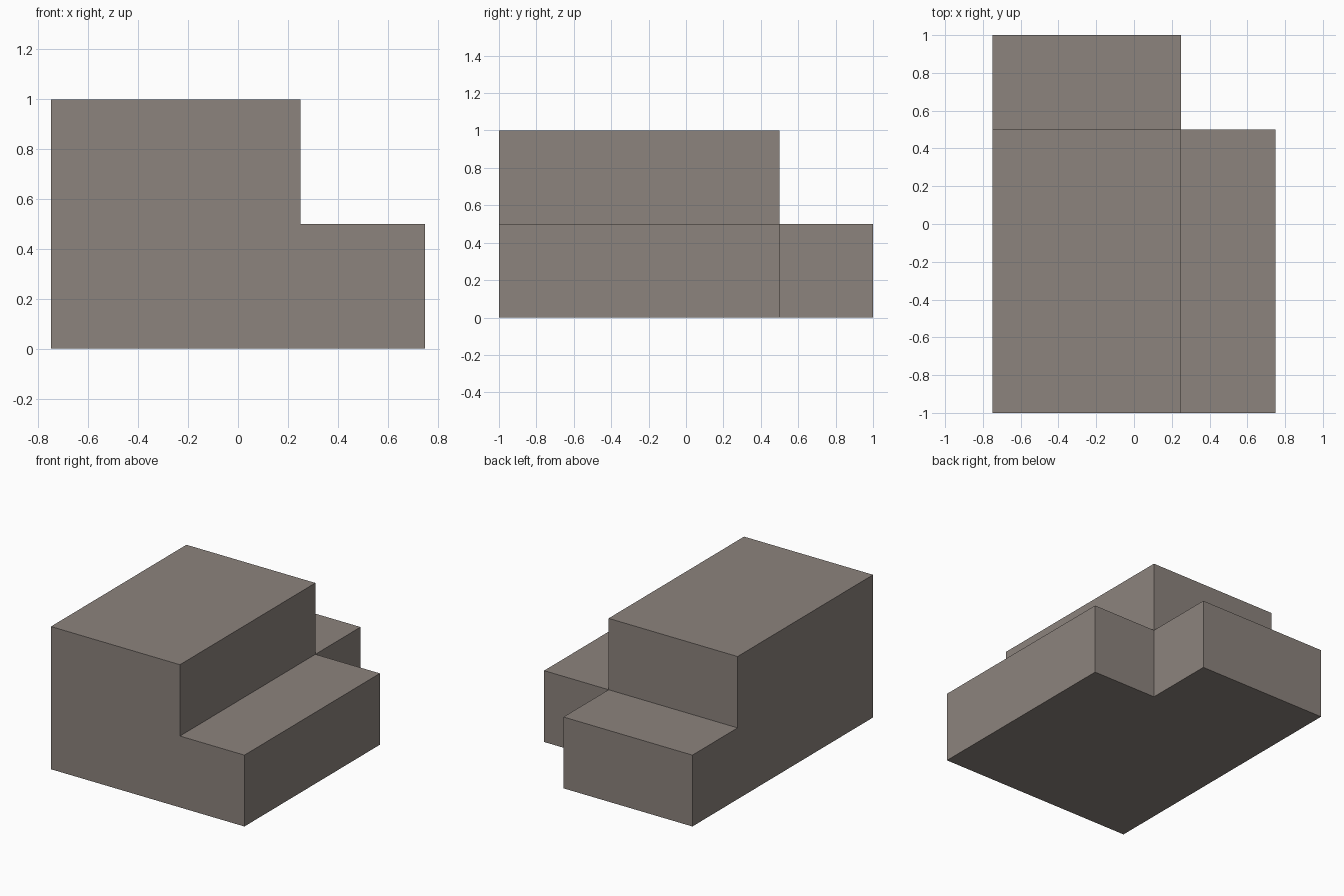
import bpy, bmesh
from mathutils import Vector

if "Cube" in bpy.data.objects:
    bpy.data.objects.remove(bpy.data.objects["Cube"])

# One flat colour for the whole block
mat = bpy.data.materials.new("warm grey")
mat.diffuse_color = (0.262, 0.227, 0.205, 1.0)
mat.use_nodes = True
mat.node_tree.nodes["Principled BSDF"].inputs["Base Color"].default_value = mat.diffuse_color

bm = bmesh.new()


def rect(x0, x1, y0, y1):
    return bm.faces.new([bm.verts.new((x, y, 0)) for x, y in
                         ((x0, y0), (x1, y0), (x1, y1), (x0, y1))])


def raise_faces(faces, height):
    geom = bmesh.ops.extrude_face_region(bm, geom=faces)["geom"]
    verts = [g for g in geom if isinstance(g, bmesh.types.BMVert)]
    bmesh.ops.translate(bm, verts=verts, vec=Vector((0, 0, height)))
    return [g for g in geom if isinstance(g, bmesh.types.BMFace)]


# L-shaped footprint: main body, right step, back step
rect(-0.75, 0.25, -1, 0.5)
rect(0.25, 0.75, -1, 0.5)
rect(-0.75, 0.25, 0.5, 1)
bmesh.ops.remove_doubles(bm, verts=bm.verts[:], dist=0.001)

# Low steps, then the tall body raised from its own top face
tops = raise_faces(bm.faces[:], 0.5)
body_top = min(tops, key=lambda f: (f.calc_center_median() - Vector((-0.25, -0.25, 0.5))).length)
raise_faces([body_top], 0.5)
if body_top.is_valid:
    bm.faces.remove(body_top)

# Merge coplanar faces into clean flat sides
bmesh.ops.recalc_face_normals(bm, faces=bm.faces[:])
bmesh.ops.dissolve_limit(bm, angle_limit=0.01, verts=bm.verts[:], edges=bm.edges[:])

mesh = bpy.data.meshes.new("stepped_block")
bm.to_mesh(mesh)
bm.free()
mesh.materials.append(mat)
bpy.context.collection.objects.link(bpy.data.objects.new("stepped_block", mesh))
